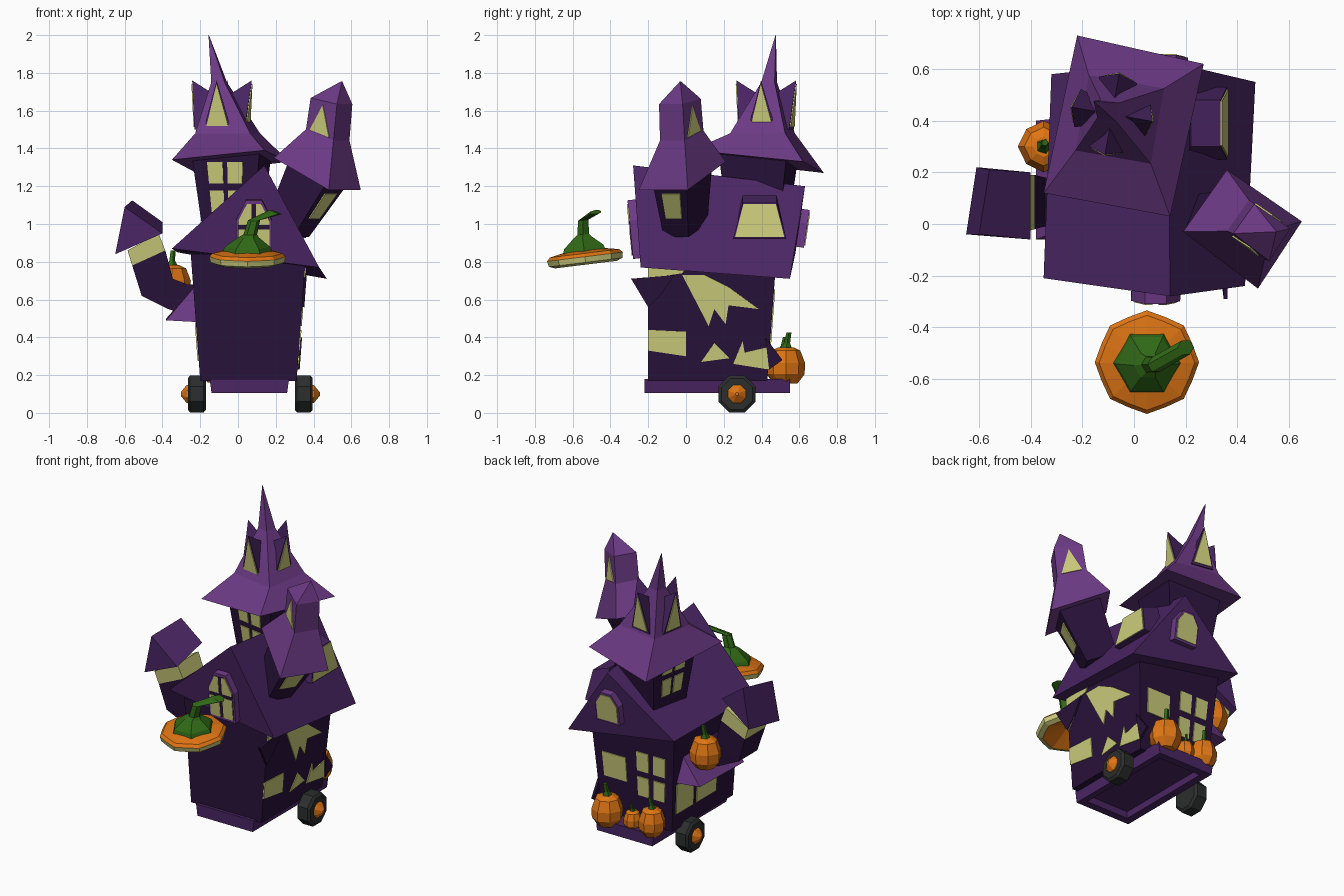
import bpy, bmesh, math
from mathutils import Vector, Matrix

if "Cube" in bpy.data.objects:
    bpy.data.objects.remove(bpy.data.objects["Cube"])

def mat(name, r, g, b):
    m = bpy.data.materials.new(name)
    m.diffuse_color = (r, g, b, 1)
    m.use_nodes = True
    m.node_tree.nodes["Principled BSDF"].inputs["Base Color"].default_value = m.diffuse_color
    return m

DARK = mat("dark_purple", 0.022, 0.006, 0.043)
MID = mat("mid_purple", 0.069, 0.019, 0.127)
LIGHT = mat("light_purple", 0.15, 0.042, 0.235)
GLOW = mat("window_yellow", 0.60, 0.60, 0.20)
ORANGE = mat("pumpkin_orange", 0.74, 0.18, 0.007)
GREEN = mat("stem_green", 0.03, 0.14, 0.008)
TYRE = mat("tyre_black", 0.025, 0.027, 0.027)

def finish(name, bm, mats):
    bmesh.ops.recalc_face_normals(bm, faces=bm.faces[:])
    me = bpy.data.meshes.new(name)
    bm.to_mesh(me)
    bm.free()
    for m in mats:
        me.materials.append(m)
    ob = bpy.data.objects.new(name, me)
    bpy.context.collection.objects.link(ob)
    return ob

def loft(name, rings, *bands):
    """Skin equal-length rings; one material per band (the last one repeats)."""
    bm = bmesh.new()
    vs = [[bm.verts.new(p) for p in r] for r in rings]
    mats = list(dict.fromkeys(bands))
    n = len(rings[0])
    for k in range(len(rings) - 1):
        mi = mats.index(bands[min(k, len(bands) - 1)])
        for i in range(n):
            j = (i + 1) % n
            bm.faces.new((vs[k][i], vs[k][j], vs[k + 1][j], vs[k + 1][i])).material_index = mi
    bm.faces.new(vs[0]).material_index = mats.index(bands[0])
    bm.faces.new(vs[-1]).material_index = mats.index(bands[-1])
    return finish(name, bm, mats)

def plates(name, quad, polys, m, t=0.006, base=0.0):
    """Flat plates on a wall quad (bl, br, tr, tl seen from outside), polygons in 0..1 wall coordinates."""
    a, b, c, d = map(Vector, quad)
    n = (b - a).cross(d - a).normalized()
    bm = bmesh.new()
    for poly in polys:
        pts = [a.lerp(b, u).lerp(d.lerp(c, u), v) for u, v in poly]
        lo = [bm.verts.new(p + n * (base - 0.003)) for p in pts]
        hi = [bm.verts.new(p + n * (base + t)) for p in pts]
        bm.faces.new(lo)
        bm.faces.new(hi)
        for i in range(len(pts)):
            j = (i + 1) % len(pts)
            bm.faces.new((lo[i], lo[j], hi[j], hi[i]))
    return finish(name, bm, [m])

def box(x0, x1, y0, y1, z):
    return [(x0, y0, z), (x1, y0, z), (x1, y1, z), (x0, y1, z)]

def circ(x, y, z, r, n, lobe=1.0, ph=0.0):
    return [(x + r * (lobe if i % 2 else 1) * math.cos(2 * math.pi * i / n + ph),
             y + r * (lobe if i % 2 else 1) * math.sin(2 * math.pi * i / n + ph), z) for i in range(n)]

def sq(x, y, z, h, deg=-10):
    return circ(x, y, z, h * math.sqrt(2), 4, 1, math.radians(deg + 225))

def side(lo, hi, i):
    j = (i + 1) % 4
    return lo[i], lo[j], hi[j], hi[i]

def rect(u0, u1, v0, v1):
    return [(u0, v0), (u1, v0), (u1, v1), (u0, v1)]

def panes(u0, u1, v0, v1, g=0.03):
    um, vm = (u0 + u1) / 2, (v0 + v1) / 2
    return [rect(a, b, c, d) for a, b in ((u0, um - g), (um + g, u1)) for c, d in ((v0, vm - g), (vm + g, v1))]

# Hollow base tray
loft("base_tray", [box(-.09, .22, -.17, .5, .15), box(-.09, .22, -.17, .5, .105),
                   box(-.14, .26, -.22, .55, .105), box(-.15, .27, -.22, .55, .18)], MID)

# House body with windows
b0, b1 = box(-.2, .31, -.2, .43, .17), box(-.25, .36, -.2, .48, .84)
loft("house_body", [b0, b1], DARK)
back, left, right = side(b0, b1, 2), side(b0, b1, 3), side(b0, b1, 1)
plates("back_windows", back, panes(.54, .9, .28, .72) + [rect(.1, .4, .38, .62)], GLOW)
plates("left_windows", left, [rect(.05, .33, .16, .46), rect(.38, .7, .16, .46)], GLOW)

def wall(pts):  # y,z on the right wall -> wall coordinates
    return [((y + .2) / (.63 + .05 * (z - .17) / .67), (z - .17) / .67) for y, z in pts]

plates("mouth_windows", right, [wall(p) for p in (
    [(-.02, .73), (.12, .46), (.15, .55), (.21, .47), (.225, .57), (.385, .55), (.22, .67), (.1, .73)],
    [(-.2, .77), (-.2, .71), (-.02, .74), (0, .77)], [(-.2, .64), (-.2, .56), (-.13, .63)],
    [(-.2, .44), (0, .43), (0, .3), (-.2, .33)], [(.08, .27), (.23, .29), (.15, .37)],
    [(.25, .26), (.44, .23), (.44, .35), (.31, .32), (.30, .38)])], GLOW)
plates("mouth_spikes", right, [wall(p) for p in (
    [(-.29, .71), (-.2, .56), (-.13, .63), (-.06, .73)],
    [(.42, .4), (.44, .23), (.51, .28)])], DARK, .012)

# Crooked main roof
loft("main_roof", [[(-.35, -.21, .87), (.43, -.24, .77), (.14, -.28, 1.31)],
                   [(-.32, .58, .85), (.47, .55, .71), (.13, .63, 1.2)]], MID)

# Shed dormer on the right slope
d0 = [(.2, .25, .92), (.36, .25, .925), (.36, .53, .925), (.2, .53, .92)]
d1 = [(.22, .3, 1.15), (.335, .3, 1.11), (.335, .48, 1.11), (.22, .48, 1.15)]
loft("slope_dormer", [d0, d1], MID)
plates("slope_dormer_window", side(d0, d1, 1), [rect(.03, .97, .03, .97)], GLOW)

# Arched gable windows, front and back
arch = [(0, 0), (1, 0), (1, .65), (.72, 1), (.28, 1), (0, .65)]
def shrink(poly, k):
    return [(.5 + (u - .5) * k, .5 + (v - .5) * k) for u, v in poly]
for nm, q in (("front", [(-.01, -.235, .82), (.18, -.24, .82), (.18, -.27, 1.13), (-.01, -.27, 1.13)]),
              ("back", [(.21, .585, .88), (.04, .585, .88), (.04, .615, 1.08), (.21, .615, 1.08)])):
    plates(nm + "_gable_frame", q, [arch], LIGHT, .04)
    if nm == "front":
        plates("front_gable_backing", q, [shrink(arch, .88)], DARK, .003, .04)
        plates("front_gable_panes", q, [rect(.07, .44, .06, .5), rect(.56, .93, .06, .5),
               [(.07, .58), (.44, .58), (.44, .94), (.3, .94), (.07, .65)],
               [(.56, .58), (.93, .58), (.93, .65), (.7, .94), (.56, .94)]], GLOW, .006, .04)
    else:
        plates("back_gable_pane", q, [shrink(arch, .86)], GLOW, .005, .04)

# Central tower with flared witch-hat roof
t0, t1 = sq(-.03, .38, .88, .125), sq(-.035, .385, 1.39, .185)
loft("tower_body", [t0, t1], DARK)
plates("tower_front_window", side(t0, t1, 0), panes(.22, .76, .36, .88, .035), GLOW)
plates("tower_left_window", side(t0, t1, 3), panes(.22, .78, .36, .88, .035), GLOW)
loft("tower_roof", [[(-.35, .12, 1.34), (.14, .03, 1.39), (.27, .62, 1.33), (-.22, .73, 1.27)],
                    sq(-.055, .405, 1.48, .148), sq(-.1, .44, 1.75, .036), sq(-.155, .475, 2, .001)], LIGHT)

# Four pointed dormers around the tower roof
for i in range(4):
    M = Matrix.Translation((-.085, .425, 0)) @ Matrix.Rotation(math.radians(90 * i - 10), 4, 'Z')
    tri = [M @ Vector(p) for p in ((-.075, -.135, 1.5), (.075, -.135, 1.5), (0, -.16, 1.76))]
    inner = [M @ Vector(p) for p in ((-.03, 0, 1.5), (.03, 0, 1.5), (0, 0, 1.66))]
    loft("tower_dormer", [tri, inner], MID)
    plates("tower_dormer_window", (tri[0], tri[1], tri[2], tri[2]), [[(.08, .05), (.92, .05), (.5, .93)]], GLOW)

# Leaning right turret
eave = [Vector(p) for p in ((.19, -.03, 1.35), (.48, -.25, 1.18), (.65, .01, 1.18), (.36, .21, 1.33))]
def turret(x, y, z, s, tilt=1.0):
    c = Vector((.42, -.015, 1.26))
    return [Vector((x + (p - c).x * s, y + (p - c).y * s, z + (p - c).z * s * tilt)) for p in eave]
r0, r1 = turret(.26, 0, .97, .5), turret(.42, -.015, 1.26, .68)
loft("right_turret_body", [r0, r1], DARK)
plates("right_turret_window", side(r0, r1, 1), [rect(.22, .8, .36, .84)], GLOW)
k0, k1 = turret(.475, -.02, 1.47, .5, .7), turret(.495, -.03, 1.65, .48, .4)
loft("right_turret_roof", [eave, k0, k1, turret(.55, -.03, 1.755, .01)], LIGHT)
for i in (0, 2):
    plates("right_turret_attic_window", side(k0, k1, i), [[(.15, .04), (.85, .04), (.5, .88)]], GLOW)

# Curved left turret with a glowing band and lopsided roof
def slab(xo, zo, xi, zi, y0, y1):
    return [(xo, y0, zo), (xi, y0, zi), (xi, y1, zi), (xo, y1, zo)]
loft("left_turret_body", [slab(-.22, .5, -.22, .68, 0, .17), slab(-.37, .55, -.27, .68, 0, .17),
                          slab(-.51, .62, -.345, .71, -.01, .18), slab(-.56, .78, -.385, .86, -.02, .19),
                          slab(-.585, .86, -.42, .95, -.03, .19)], DARK, DARK, DARK, GLOW)
loft("left_turret_roof", [[(-.65, -.04, .84), (-.4, -.06, .95), (-.6, -.04, 1.09)],
                          [(-.61, .22, .87), (-.4, .2, 1.01), (-.56, .21, 1.125)]], MID)

# Small awning on the left wall
loft("left_awning", [[(-.38, -.06, .49), (-.2, -.06, .48), (-.22, 0, .68)],
                     [(-.38, .4, .5), (-.2, .42, .49), (-.22, .36, .66)]], LIGHT)

# Pumpkins: three at the back, one on the awning
for x, y, z, r, h in ((.2, .53, .255, .1, .1), (.03, .51, .225, .058, .06), (-.11, .51, .25, .085, .09),
                      (-.35, .3, .69, .1, .1)):
    loft("pumpkin", [circ(x, y, z + h * v, r * s, 8, .95) for s, v in
                     ((.6, -1), (.98, -.5), (1, .1), (.75, .75), (.4, .92))], ORANGE)
    loft("pumpkin_stem", [circ(x, y, z + h * .88, r * .32, 5), circ(x, y + .005, z + h * 1.15, r * .17, 5),
                          circ(x + .005, y + .015, z + h * 1.7, r * .14, 5)], GREEN)

# Two rear wheels with pointed hubs
for sgn, cx in ((-1, -.218), (1, .348)):
    def wheel(off, r):
        return [(cx + sgn * off, .27 + p[0], .1 + p[1]) for p in circ(0, 0, 0, r, 8, 1, math.pi / 8)]
    loft("wheel", [wheel(-.0475, .09), wheel(-.035, .107), wheel(.035, .107), wheel(.0475, .09)], TYRE)
    loft("wheel_hub", [wheel(.04, .055), wheel(.055, .05), wheel(.085, .01)], ORANGE)

# Floating pumpkin lid at the front
lid = loft("pumpkin_lid", [circ(0, 0, .06, .03, 16), circ(0, 0, 0, .165, 16, .94), circ(0, 0, .012, .196, 16, .94),
                           circ(0, 0, .042, .202, 16, .94), circ(0, 0, .06, .185, 16, .94), circ(0, 0, .075, .11, 16)],
           ORANGE, GLOW, GLOW, ORANGE)
stalk = loft("lid_stalk", [circ(0, 0, .06, .135, 6), circ(0, 0, .095, .12, 6), circ(.005, 0, .145, .055, 6),
                           circ(.015, .005, .16, .036, 6), circ(.035, .015, .235, .032, 6),
                           [(p[0], p[1], p[2] - .35 * (p[0] - .15)) for p in circ(.15, .085, .27, .032, 6)]], GREEN)
for ob in (lid, stalk):
    ob.matrix_world = Matrix.Translation((.05, -.53, .785)) @ Matrix.Rotation(math.radians(7), 4, 'X')
